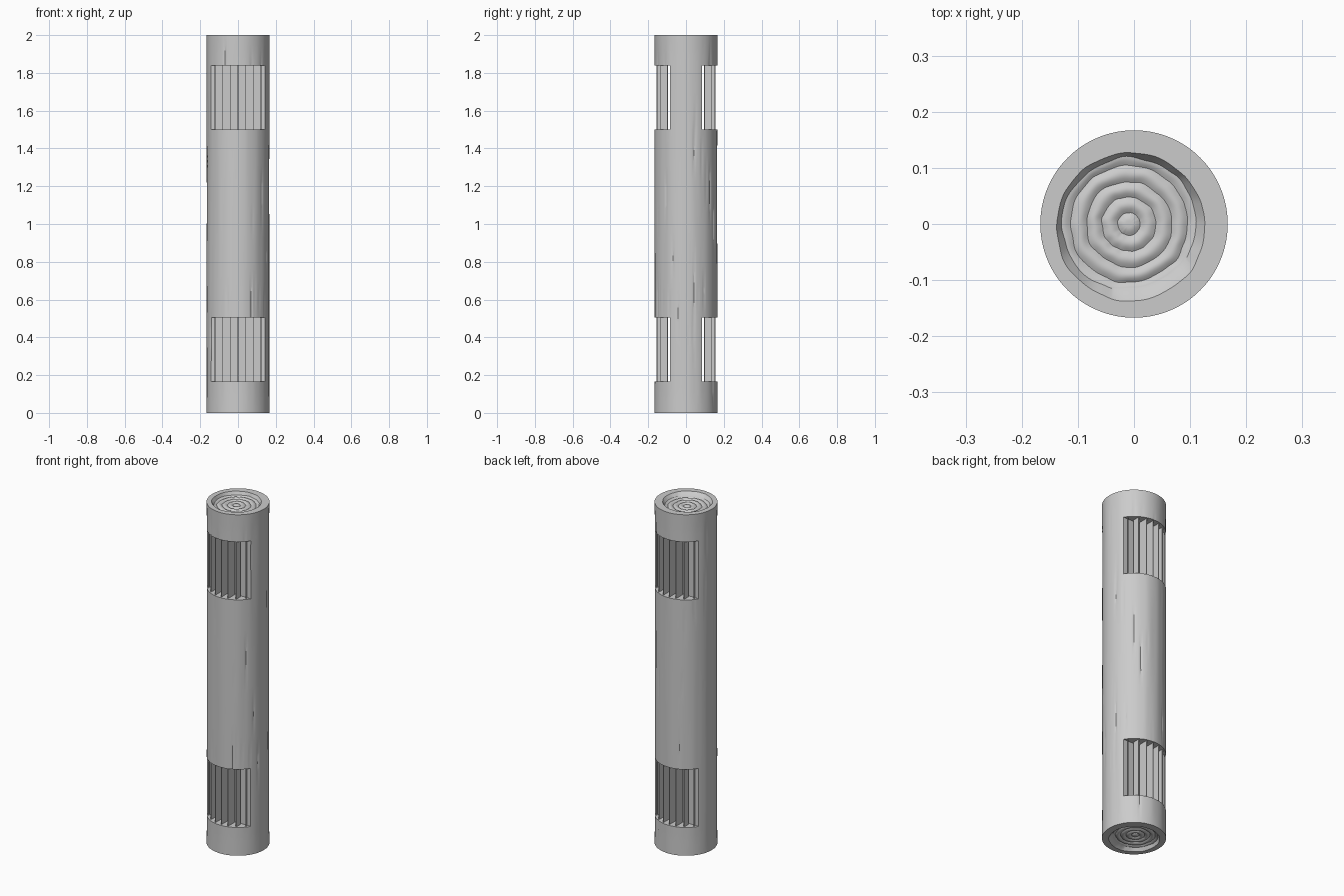
import bpy
import bmesh
import math
from mathutils import Vector, noise

HEIGHT, RADIUS = 2.0, 0.167
SEGMENTS, ROWS = 144, 72

if "Cube" in bpy.data.objects:
    bpy.data.objects.remove(bpy.data.objects["Cube"], do_unlink=True)

grey = bpy.data.materials.new("plain grey")
grey.use_nodes = True
colour = (0.6, 0.6, 0.6, 1)
grey.diffuse_color = colour
grey.node_tree.nodes["Principled BSDF"].inputs["Base Color"].default_value = colour


def make_object(name, bm):
    bmesh.ops.recalc_face_normals(bm, faces=bm.faces)
    mesh = bpy.data.meshes.new(name)
    bm.to_mesh(mesh)
    bm.free()
    mesh.materials.append(grey)
    obj = bpy.data.objects.new(name, mesh)
    bpy.context.collection.objects.link(obj)
    return obj


def add_box(bm, low, high):
    box = bmesh.ops.create_cube(bm, size=1)["verts"]
    for v in box:
        v.co = Vector([a + (b - a) * (c + 0.5) for a, b, c in zip(low, high, v.co)])


def bark_radius(a, z):
    """Long shallow grain with a few narrow cracks; the two ends stay round."""
    p = Vector((math.cos(a) * 5, math.sin(a) * 5, z * 1.3))
    grain = noise.noise(p)
    crack = max(0, noise.noise(Vector((p.x * 3, p.y * 3, z * 2.5 + 9))) - 0.45)
    fade = min(1, min(z, HEIGHT - z) / 0.1)
    return RADIUS - fade * (0.0012 * (1 - grain) + 0.012 * crack)


def wobble(a, r):
    return 0.05 * noise.noise(Vector((math.cos(a) * 3, math.sin(a) * 3, r * 20)))


def end_point(a, r, top):
    """Point on the sunken end grain with its growth rings."""
    rr = r * (1 + wobble(a, r))
    z = HEIGHT - 0.024 + 0.006 * abs(math.sin(math.pi * (r - 0.02) / 0.028))
    return (rr * math.cos(a) - 0.009, rr * math.sin(a), z if top else HEIGHT - z)


def build_trunk():
    bm = bmesh.new()
    angles = [math.tau * i / SEGMENTS for i in range(SEGMENTS)]
    floor_radii = [0.118 - 0.0035 * i for i in range(33)]

    def end_rings(top):
        rim = []
        for a in angles:
            r = 0.132 * (1 + 0.6 * wobble(a, 0.1))
            rim.append((r * math.cos(a) - 0.006, r * math.sin(a) - 0.005,
                        HEIGHT if top else 0))
        return [rim] + [[end_point(a, r, top) for a in angles] for r in floor_radii]

    rings = list(reversed(end_rings(False)))
    for k in range(ROWS + 1):
        z = HEIGHT * k / ROWS
        rings.append([(bark_radius(a, z) * math.cos(a),
                       bark_radius(a, z) * math.sin(a), z) for a in angles])
    rings += end_rings(True)

    loops = [[bm.verts.new(co) for co in ring] for ring in rings]
    for lower, upper in zip(loops, loops[1:]):
        for i in range(SEGMENTS):
            j = (i + 1) % SEGMENTS
            bm.faces.new((lower[i], lower[j], upper[j], upper[i]))
    bm.faces.new(loops[0])
    bm.faces.new(loops[-1])
    return make_object("log_trunk", bm)


trunk = build_trunk()
windows = [(0.165, 0.505), (1.50, 1.84)]

# Flat-backed windows on the front and the back
bm = bmesh.new()
for low, high in windows:
    add_box(bm, (-0.3, 0.085, low), (0.3, 0.3, high))
    add_box(bm, (-0.3, -0.3, low), (0.3, -0.085, high))
cutter = make_object("window_cutter", bm)
cutter.hide_render = True
cut = trunk.modifiers.new("windows", "BOOLEAN")
cut.operation, cut.solver, cut.object = "DIFFERENCE", "EXACT", cutter
bpy.context.view_layer.objects.active = trunk
trunk.select_set(True)
bpy.ops.object.modifier_apply(modifier="windows")
bpy.data.objects.remove(cutter, do_unlink=True)
bpy.ops.object.shade_smooth_by_angle(angle=math.radians(35))

# Upright fins standing in each window, following the round of the log
for level, (low, high) in zip(("lower", "upper"), windows):
    for side, sign in (("front", -1), ("back", 1)):
        bm = bmesh.new()
        for i in range(-3, 4):
            x = i * 0.0405
            reach = math.sqrt(0.157 ** 2 - x * x)
            ys = sorted((sign * 0.094, sign * reach))
            add_box(bm, (x - 0.002, ys[0], low - 0.003), (x + 0.002, ys[1], high + 0.003))
        make_object(f"{level}_{side}_fins", bm)
